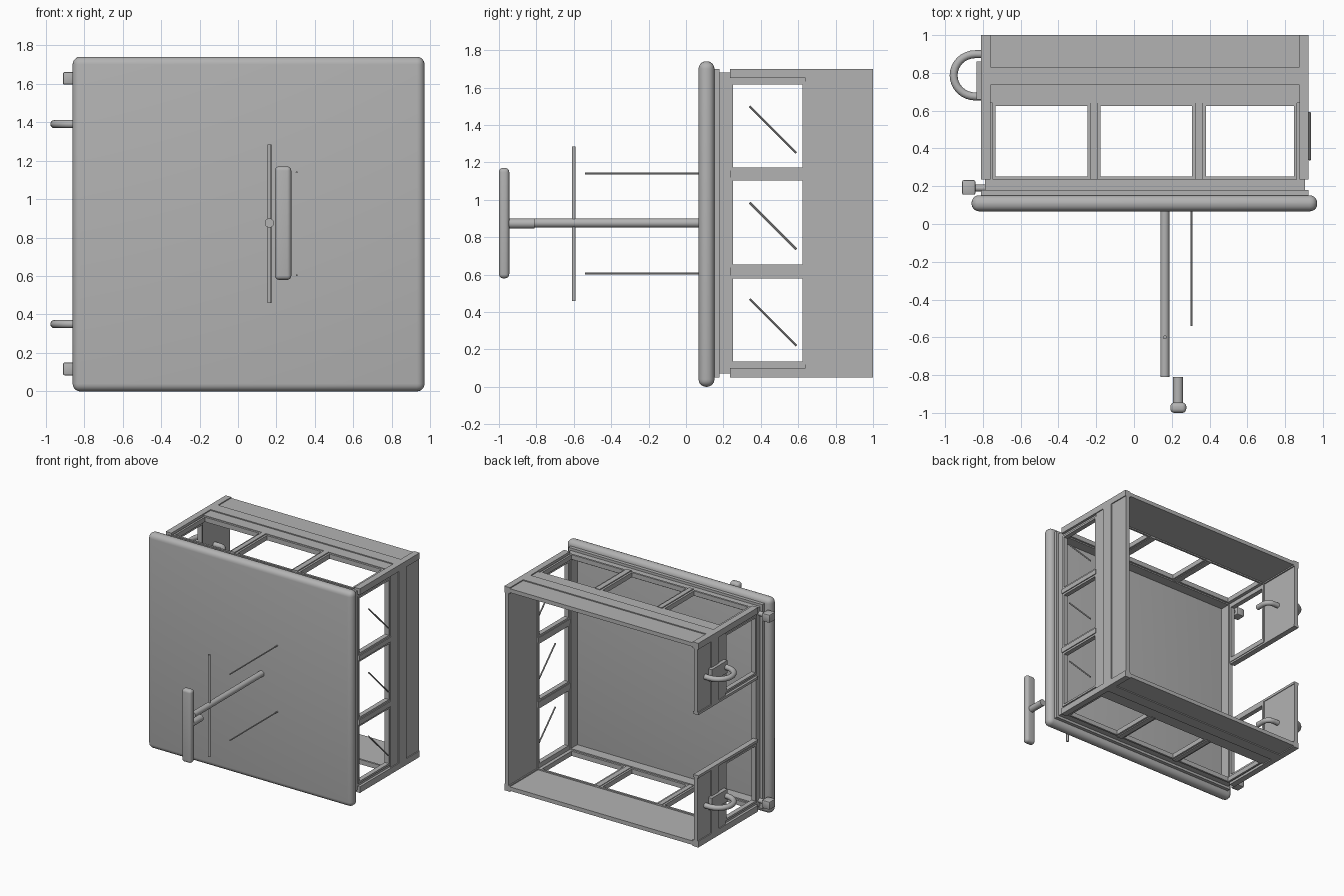
import bpy, bmesh, math
from mathutils import Vector

if "Cube" in bpy.data.objects:
    bpy.data.objects.remove(bpy.data.objects["Cube"])

grey = bpy.data.materials.new("plain grey")
grey.diffuse_color = (0.45, 0.45, 0.45, 1)
grey.use_nodes = True
grey.node_tree.nodes["Principled BSDF"].inputs["Base Color"].default_value = grey.diffuse_color

X0, X1, Z0, Z1 = -0.81, 0.925, 0.05, 1.70   # outer limits of the box frame
FRONT, SILL, BACK = 0.235, 0.64, 1.0         # depth stations
BEAM = 0.05


def finish(name, bm, smooth=False):
    bmesh.ops.recalc_face_normals(bm, faces=bm.faces)
    me = bpy.data.meshes.new(name)
    bm.to_mesh(me)
    bm.free()
    ob = bpy.data.objects.new(name, me)
    bpy.context.collection.objects.link(ob)
    me.materials.append(grey)
    if smooth:
        for o in bpy.context.selected_objects:
            o.select_set(False)
        ob.select_set(True)
        bpy.context.view_layer.objects.active = ob
        bpy.ops.object.shade_smooth_by_angle(angle=math.radians(40))
    return ob


def add_box(bm, a, b):
    vs = bmesh.ops.create_cube(bm, size=1)["verts"]
    for v in vs:
        v.co = Vector([(a[i] + b[i]) / 2 + v.co[i] * abs(b[i] - a[i]) for i in range(3)])


def boxes(name, items):
    bm = bmesh.new()
    for a, b in items:
        add_box(bm, a, b)
    return finish(name, bm)


def rounded_box(name, a, b, radius, segments=5):
    bm = bmesh.new()
    add_box(bm, a, b)
    bmesh.ops.bevel(bm, geom=bm.edges[:], offset=radius, segments=segments,
                    profile=0.5, affect='EDGES')
    return finish(name, bm, True)


def tube(name, pts, radius, sides=16):
    # sweep a circle along points
    bm = bmesh.new()
    pts = [Vector(p) for p in pts]
    rings = []
    for i, p in enumerate(pts):
        t = (pts[min(i + 1, len(pts) - 1)] - pts[max(i - 1, 0)]).normalized()
        ref = Vector((1, 0, 0)) if abs(t.z) > 0.6 else Vector((0, 0, 1))
        n = t.cross(ref).normalized()
        m = t.cross(n)
        rings.append([bm.verts.new(p + radius * (n * math.cos(2 * math.pi * k / sides)
                                                 + m * math.sin(2 * math.pi * k / sides)))
                      for k in range(sides)])
    for r, s in zip(rings, rings[1:]):
        for k in range(sides):
            bm.faces.new((r[k], r[(k + 1) % sides], s[(k + 1) % sides], s[k]))
    bm.faces.new(rings[0])
    bm.faces.new(rings[-1])
    return finish(name, bm, True)


def wall(name, side, spans, lo, hi):
    """Window row in front, banded solid panel behind; spans are (start, end) of panes."""
    outer = {"left": X0, "right": X1, "bottom": Z0, "top": Z1}[side]
    sign = 1 if side in ("left", "bottom") else -1
    parts = []

    def part(u0, u1, y0, y1, d0, d1):
        p, q = outer + sign * d0, outer + sign * d1
        if side in ("left", "right"):
            parts.append(((p, y0, u0), (q, y1, u1)))
        else:
            parts.append(((u0, y0, p), (u1, y1, q)))

    # solid panel with raised centre band
    part(lo, hi, SILL, 0.735, 0.008, 0.04)
    part(lo, hi, 0.735, 0.83, 0.0, 0.04)
    part(lo, hi, 0.83, BACK, 0.008, 0.04)
    # frame bars around each pane
    f = 0.016
    for u0, u1 in spans:
        part(u0 - f, u0, FRONT, SILL, 0.012, 0.05)
        part(u1, u1 + f, FRONT, SILL, 0.012, 0.05)
        part(u0, u1, FRONT, FRONT + f, 0.012, 0.05)
        part(u0, u1, SILL - f, SILL, 0.012, 0.05)
    # mullions between panes
    for (a, b), (c, d) in zip(spans, spans[1:]):
        part(b + f, c - f, FRONT, SILL, 0.004, 0.055)
    # outer fillers up to the corner beams or the opening
    part(lo, spans[0][0] - f, FRONT, SILL, 0.02, 0.05)
    part(spans[-1][1] + f, hi, FRONT, SILL, 0.02, 0.05)
    return boxes(name, parts)


# front slab with fully rounded rim
rounded_box("front_slab", (-0.86, 0.067, 0), (0.97, 0.152, 1.74), 0.04)

# four corner beams running front to back
boxes("corner_beams", [((x, FRONT, z), (x + BEAM, BACK, z + BEAM))
                       for x in (X0, X1 - BEAM) for z in (Z0, Z1 - BEAM)])


# stepped collar between slab and box
def ring(inset, y0, y1, w):
    a, b, c, d = X0 + inset, X1 - inset, Z0 + inset, Z1 - inset
    return [((a, y0, c), (b, y1, c + w)), ((a, y0, d - w), (b, y1, d)),
            ((a, y0, c + w), (a + w, y1, d - w)), ((b - w, y0, c + w), (b, y1, d - w))]


boxes("front_collar", ring(0.0, 0.15, 0.18, 0.06) + ring(0.02, 0.18, FRONT, 0.04))

# side walls
tall = [(0.136, 0.58), (0.654, 1.103), (1.173, 1.616)]
wide = [(-0.733, -0.247), (-0.178, 0.308), (0.382, 0.848)]
wall("right_wall", "right", tall, Z0 + BEAM, Z1 - BEAM)
for side in ("top", "bottom"):
    wall(side + "_wall", side, wide, X0 + BEAM, X1 - BEAM)
wall("left_lower_wall", "left", tall[:1], Z0 + BEAM, 0.615)
wall("left_upper_wall", "left", tall[2:], 1.135, Z1 - BEAM)

# trim bars closing the left opening
boxes("opening_trim", [((X0, FRONT, z), (X0 + 0.045, BACK, z + 0.02)) for z in (0.61, 1.12)])

# diagonal bars across the right panes
for i, z in enumerate((0.345, 0.86, 1.375)):
    tube(f"pane_bar_{i + 1}", [(0.93, 0.34, z + 0.125), (0.93, 0.59, z - 0.125)], 0.006, 8)

# left handles, outside loop and inner hook
for label, z in (("lower", 0.35), ("upper", 1.39)):
    arc = [(-0.84 - 0.115 * math.sin(math.pi * i / 16),
            0.787 - 0.112 * math.cos(math.pi * i / 16), z) for i in range(17)]
    tube(label + "_handle", [(-0.79, 0.675, z)] + arc + [(-0.79, 0.899, z)], 0.021)
    boxes(label + "_handle_plate", [((-0.833, 0.66, z - 0.05), (X0 + 0.01, 0.86, z + 0.05))])
    hook = [(-0.72 + 0.05 * math.sin(math.pi * i / 12),
             0.80 - 0.05 * (1 - math.cos(math.pi * i / 12)), z) for i in range(7)]
    tube(label + "_inner_hook", [(-0.79, 0.80, z)] + hook + [(-0.67, 0.68, z)], 0.021)

# hinge blocks with pins
for label, z in (("lower", 0.117), ("upper", 1.628)):
    rounded_box(label + "_hinge", (-0.91, 0.155, z - 0.033), (-0.84, 0.232, z + 0.033), 0.008, 2)
    tube(label + "_hinge_pin", [(-0.85, 0.19, z), (-0.78, 0.19, z)], 0.018)

# front shaft, cross bar and thin rods
tube("front_shaft", [(0.163, 0.08, 0.876), (0.163, -0.81, 0.876)], 0.024, 24)
tube("cross_bar", [(0.163, -0.6, 0.46), (0.163, -0.6, 1.285)], 0.01, 12)
for label, z in (("lower", 0.605), ("upper", 1.14)):
    tube(label + "_thin_rod", [(0.305, 0.08, z), (0.305, -0.54, z)], 0.005, 8)

# front grip and stem
rounded_box("front_grip", (0.192, -1.0, 0.58), (0.277, -0.945, 1.17), 0.022)
tube("grip_stem", [(0.233, -0.955, 0.873), (0.233, -0.81, 0.873)], 0.027, 24)
